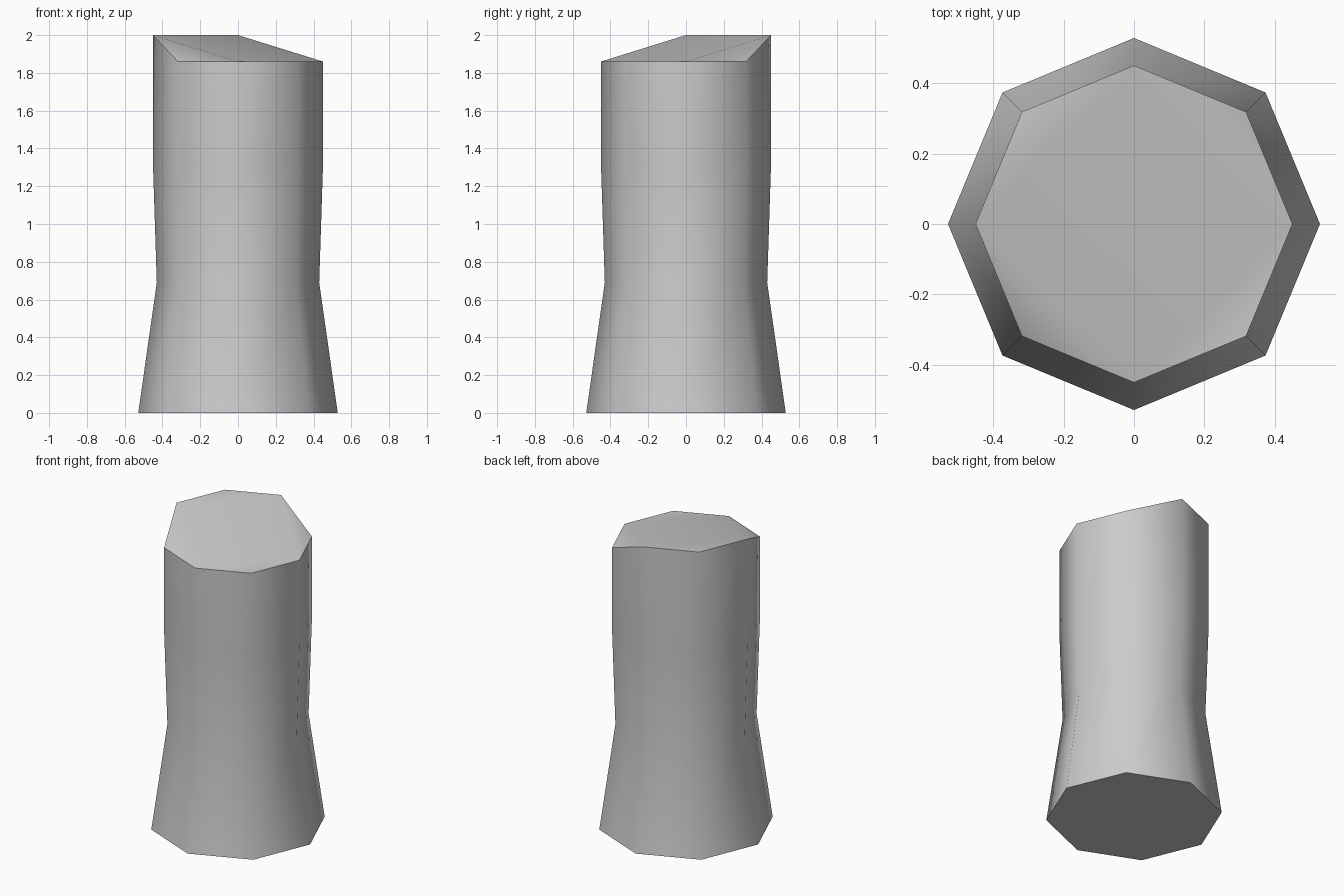
import bpy, bmesh, math

cube = bpy.data.objects.get("Cube")
if cube:
    bpy.data.objects.remove(cube, do_unlink=True)

SIDES = 8
HIGH, LOW = 2.0, 1.86

stone = bpy.data.materials.new("plain_grey")
stone.use_nodes = True
grey = (0.6, 0.6, 0.6, 1)
stone.diffuse_color = grey
stone.node_tree.nodes["Principled BSDF"].inputs["Base Color"].default_value = grey

bm = bmesh.new()


def ring(radius, height):
    """Octagon ring; height is a function of the corner index."""
    corners = []
    for i in range(SIDES):
        a = math.tau * i / SIDES
        corners.append(bm.verts.new((radius * math.cos(a), radius * math.sin(a), height(i))))
    return corners


# Flared foot, narrow waist, straight upper part, slanted rim (back right raised)
rings = [
    ring(0.528, lambda i: 0),
    ring(0.43, lambda i: 0.69),
    ring(0.45, lambda i: 1.31),
    ring(0.45, lambda i: HIGH if i in (2, 3, 4) else LOW),
]
for lower, upper in zip(rings, rings[1:]):
    for i in range(SIDES):
        j = (i + 1) % SIDES
        bm.faces.new((lower[i], lower[j], upper[j], upper[i]))

# Flat base
bm.faces.new(rings[0][::-1])

# Folded top: sloping centre with a corner triangle on each side
top = rings[-1]
bm.faces.new(top[::2])
for i in range(0, SIDES, 2):
    bm.faces.new((top[i], top[i + 1], top[(i + 2) % SIDES]))

bmesh.ops.recalc_face_normals(bm, faces=bm.faces)
mesh = bpy.data.meshes.new("column_stump")
bm.to_mesh(mesh)
bm.free()
mesh.materials.append(stone)

stump = bpy.data.objects.new("column_stump", mesh)
bpy.context.collection.objects.link(stump)
bpy.ops.object.select_all(action='DESELECT')
stump.select_set(True)
bpy.context.view_layer.objects.active = stump
bpy.ops.object.shade_smooth_by_angle(angle=math.radians(50))
